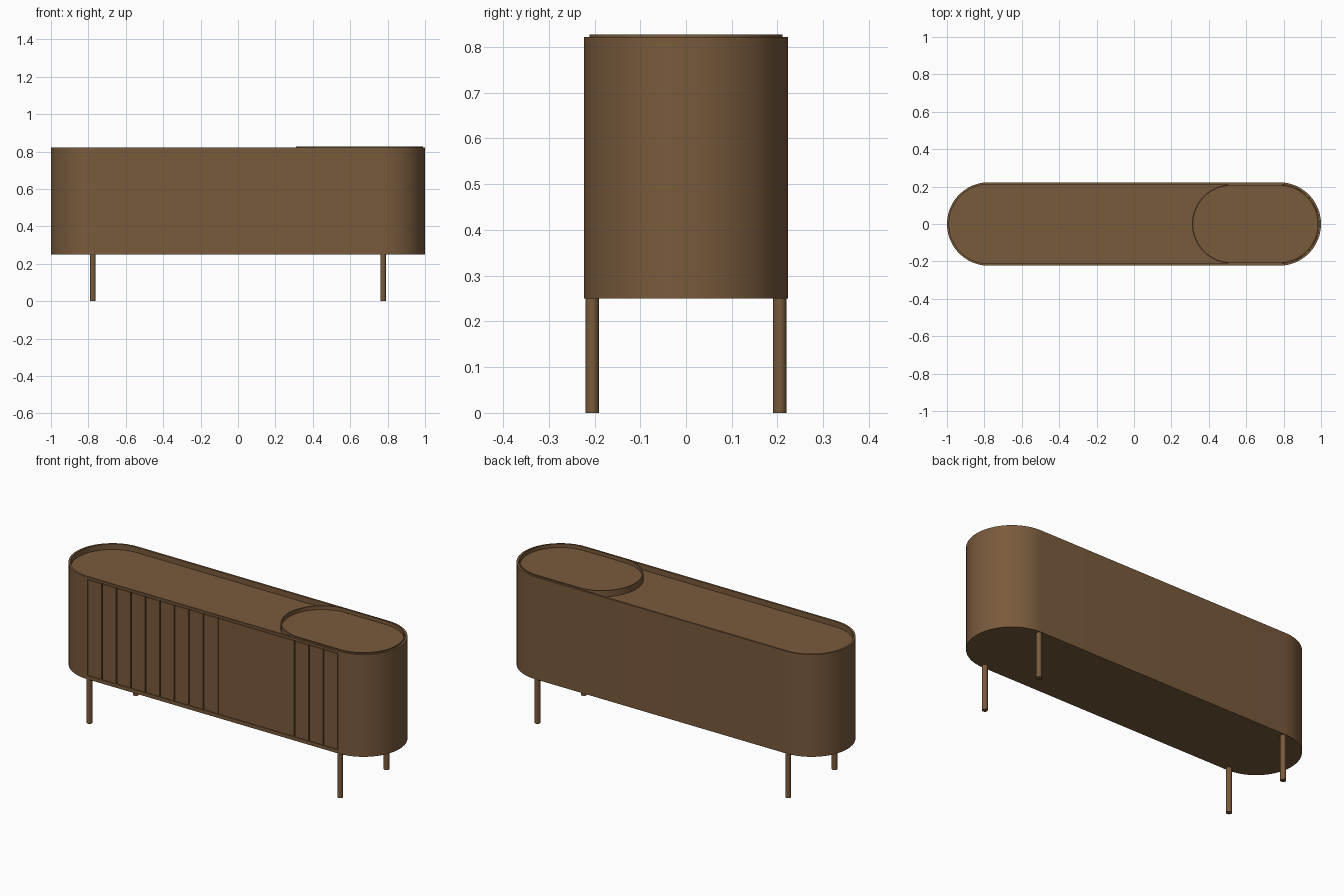
import bpy, bmesh, math

if "Cube" in bpy.data.objects:
    bpy.data.objects.remove(bpy.data.objects["Cube"])

wood = bpy.data.materials.new("walnut brown")
wood.diffuse_color = (0.19, 0.103, 0.045, 1)
wood.use_nodes = True
wood.node_tree.nodes["Principled BSDF"].inputs["Base Color"].default_value = wood.diffuse_color


def add_object(name, bm, smooth=False):
    bmesh.ops.recalc_face_normals(bm, faces=bm.faces[:])
    mesh = bpy.data.meshes.new(name)
    bm.to_mesh(mesh)
    bm.free()
    mesh.materials.append(wood)
    ob = bpy.data.objects.new(name, mesh)
    bpy.context.collection.objects.link(ob)
    if smooth:
        smooth_object(ob)
    return ob


def smooth_object(ob):
    bpy.ops.object.select_all(action='DESELECT')
    ob.select_set(True)
    bpy.context.view_layer.objects.active = ob
    bpy.ops.object.shade_smooth_by_angle(angle=math.radians(30))


def stadium(cx, half, r, z, n=24):
    """Outline with straight sides and half-round ends."""
    pts = []
    for side, start in ((1, -math.pi / 2), (-1, math.pi / 2)):
        for i in range(n + 1):
            a = start + math.pi * i / n
            pts.append((cx + side * (half - r) + r * math.cos(a), r * math.sin(a), z))
    return pts


def rimmed_solid(name, cx, half, r, rings):
    """Closed solid through stadium rings given as (inset, z)."""
    bm = bmesh.new()
    loops = [[bm.verts.new(p) for p in stadium(cx, half - i, r - i, z)] for i, z in rings]
    n = len(loops[0])
    for a, b in zip(loops, loops[1:]):
        for k in range(n):
            bm.faces.new((a[k], a[(k + 1) % n], b[(k + 1) % n], b[k]))
    bm.faces.new(loops[0][::-1])
    bm.faces.new(loops[-1])
    return add_object(name, bm)


def box(name, x0, x1, y0, y1, z0, z1):
    bm = bmesh.new()
    bmesh.ops.create_cube(bm, size=1)
    for v in bm.verts:
        v.co = (x0 if v.co.x < 0 else x1, y0 if v.co.y < 0 else y1, z0 if v.co.z < 0 else z1)
    return add_object(name, bm)


R = 0.223           # half depth of the cabinet
EDGE = 0.776        # half width of the door opening

# cabinet body with raised rim around the recessed top
body = rimmed_solid("cabinet_body", 0, 1.0, R,
                    [(0, 0.25), (0, 0.822), (0.011, 0.822), (0.011, 0.792)])

# shallow door opening in the front
cutter = box("door_cutter", -EDGE, EDGE, -R - 0.05, -R + 0.008, 0.27, 0.81)
cutter.hide_render = True
cut = body.modifiers.new("door_opening", 'BOOLEAN')
cut.operation = 'DIFFERENCE'
cut.solver = 'EXACT'
cut.object = cutter
bpy.context.view_layer.objects.active = body
bpy.ops.object.modifier_apply(modifier=cut.name)
bpy.data.objects.remove(cutter)
smooth_object(body)

# oval tray set into the right end of the top
tray = rimmed_solid("oval_tray", 0.649, 0.339, 0.211,
                    [(0, 0.788), (0, 0.827), (0.006, 0.827), (0.006, 0.806)])
smooth_object(tray)

# door slats: nine on the left, one wide panel, three on the right
W, GAP = 0.09, 0.003
edges = [-EDGE + W * i for i in range(10)] + [EDGE - W * i for i in (3, 2, 1, 0)]
for i, (a, b) in enumerate(zip(edges, edges[1:])):
    name = "door_panel" if i == 9 else f"door_slat_{i + 1}"
    box(name, a + GAP, b - GAP, -R, -R + 0.0085, 0.273, 0.807)

# four round legs
for sx in (-1, 1):
    for sy in (-1, 1):
        bm = bmesh.new()
        bmesh.ops.create_cone(bm, cap_ends=True, segments=24, radius1=0.0145,
                              radius2=0.0145, depth=0.255)
        bmesh.ops.translate(bm, verts=bm.verts[:], vec=(sx * 0.776, sy * 0.205, 0.1275))
        add_object(f"{'front' if sy < 0 else 'back'}_{'left' if sx < 0 else 'right'}_leg", bm, True)
